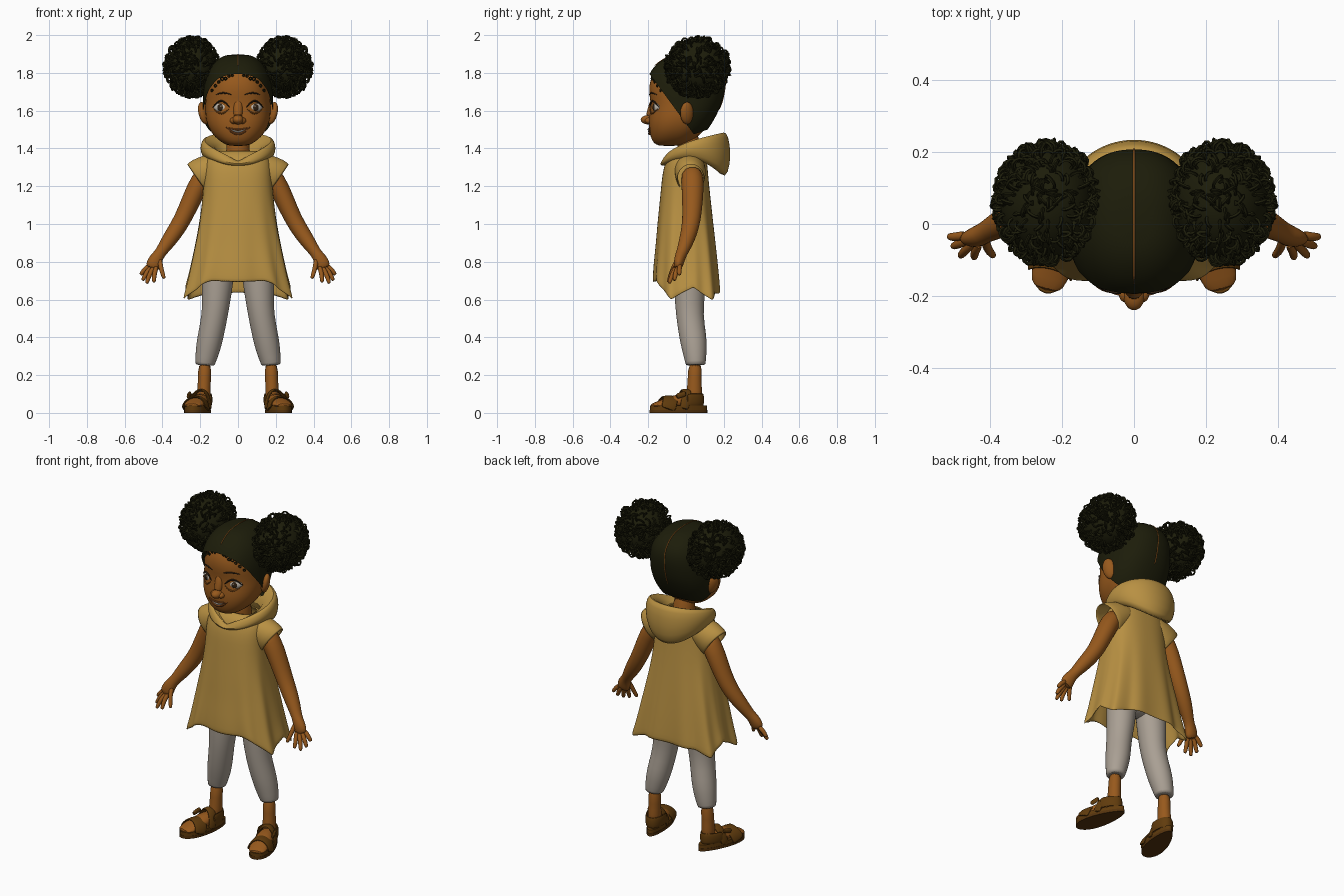
import bpy, bmesh, math, random
from mathutils import Vector, Matrix, Euler

random.seed(4)
if "Cube" in bpy.data.objects:
    bpy.data.objects.remove(bpy.data.objects["Cube"])


def material(name, *rgb):
    m = bpy.data.materials.new(name)
    m.use_nodes = True
    m.diffuse_color = (*rgb, 1)
    m.node_tree.nodes["Principled BSDF"].inputs["Base Color"].default_value = (*rgb, 1)
    return m


SKIN = material("brown skin", .31, .1, .012)
CLOTH = material("golden cloth", .48, .28, .055)
GREY = material("grey leggings", .4, .35, .295)
HAIR = material("black hair", .012, .012, .003)
LEATHER = material("sandal leather", .12, .045, .004)
SOLE = material("dark sole", .09, .033, .004)
WHITE = material("eye white", .52, .48, .42)
IRIS = material("dark iris", .03, .016, .007)
LIP = material("lip", .25, .075, .014)


def finish(name, bm, mat, mirror=False, sub=1, thick=0):
    """Turn a bmesh into a smooth object with its modifiers."""
    bmesh.ops.recalc_face_normals(bm, faces=bm.faces)
    me = bpy.data.meshes.new(name)
    bm.to_mesh(me)
    bm.free()
    me.materials.append(mat)
    me.shade_smooth()
    me.set_sharp_from_angle(angle=math.radians(60))
    ob = bpy.data.objects.new(name, me)
    bpy.context.collection.objects.link(ob)
    if thick:
        s = ob.modifiers.new("thickness", 'SOLIDIFY')
        s.thickness, s.offset = thick, -1
    if mirror:
        ob.modifiers.new("mirror", 'MIRROR').use_mirror_merge = False
    if sub:
        s = ob.modifiers.new("smooth", 'SUBSURF')
        s.levels = s.render_levels = sub
    return ob


def bridge(bm, rings, cap=True, loop=False):
    """Join rings of points with quads."""
    vs = [[bm.verts.new(p) for p in r] for r in rings]
    n = len(vs[0])
    for a, b in zip(vs, vs[1:] + (vs[:1] if loop else [])):
        for i in range(n):
            j = (i + 1) % n
            bm.faces.new((a[i], a[j], b[j], b[i]))
    if cap and not loop:
        bm.faces.new(vs[0][::-1])
        bm.faces.new(vs[-1])


def tube(bm, path, ref=(0, 1, 0), n=14, cap=True, loop=False):
    """Sweep an ellipse along (x, y, z, radius, radius towards ref)."""
    pts = [Vector(p[:3]) for p in path]
    ref, rings, last = Vector(ref), [], len(pts) - 1
    for i, p in enumerate(path):
        nxt = pts[(i + 1) % len(pts)] if loop else pts[min(i + 1, last)]
        t = (nxt - pts[i - 1 if loop else max(i - 1, 0)]).normalized()
        u = t.cross(ref).normalized()
        v = u.cross(t)
        rings.append([pts[i] + u * p[3] * math.cos(k * math.tau / n)
                      + v * p[-1] * math.sin(k * math.tau / n) for k in range(n)])
    bridge(bm, rings, cap, loop)


def make_tube(name, path, mat, mirror=False, thick=0, **kw):
    bm = bmesh.new()
    tube(bm, path, **kw)
    return finish(name, bm, mat, mirror, 1, thick)


def ringlet(bm, c, u, v, R, r, n=10):
    """Small curl of hair in the plane of u and v."""
    tube(bm, [(*(c + R * (u * math.cos(t) + v * math.sin(t))), r)
              for t in (k * math.tau / n for k in range(n))], ref=u.cross(v), n=4, loop=True)


def ball(name, loc, radii, mat, mirror=False, rot=(0, 0, 0)):
    bm = bmesh.new()
    bmesh.ops.create_uvsphere(bm, u_segments=24, v_segments=14, radius=1,
                              matrix=Matrix.LocRotScale(Vector(loc), Euler(rot), Vector(radii)))
    return finish(name, bm, mat, mirror, 0)


def lookup(rows, k):
    """Interpolate a table on its first column."""
    k = min(max(k, rows[0][0]), rows[-1][0])
    for a, b in zip(rows, rows[1:]):
        if k <= b[0]:
            f = (k - a[0]) / (b[0] - a[0])
            return [p + (q - p) * f for p, q in zip(a, b)]


def section(z, hw, front, back, n=40, p=2.3):
    """Rounded horizontal outline."""
    def power(c):
        return math.copysign(abs(c) ** (2 / p), c)
    angles = [i * math.tau / n for i in range(n)]
    return [Vector((hw * power(math.cos(t)),
                    (front + back) / 2 + (back - front) / 2 * power(math.sin(t)), z)) for t in angles]


# Head: height, half width, front, back
HEAD = [(1.412, .045, -.145, -.04), (1.43, .085, -.174, .02), (1.46, .122, -.187, .06),
        (1.5, .152, -.196, .1), (1.55, .17, -.198, .135), (1.6, .173, -.189, .16),
        (1.64, .172, -.186, .178), (1.7, .17, -.198, .192), (1.76, .16, -.193, .198),
        (1.82, .136, -.16, .182), (1.865, .09, -.105, .125), (1.885, .04, -.04, .06)]


def face_y(x, z):
    _, hw, f, b = lookup(HEAD, z)
    return (f + b) / 2 - (b - f) / 2 * (1 - min(abs(x / hw), 1) ** 2.3) ** (1 / 2.3)


bm = bmesh.new()
bridge(bm, [section(*r) for r in HEAD])
finish("head", bm, SKIN)
make_tube("neck", [(0, .03, 1.28, .08), (0, .02, 1.36, .062), (0, .01, 1.5, .065)], SKIN)

# Hair cap, cut along the hairline and the nape
bm = bmesh.new()
G = .014
CAP = [(z + G * (z - 1.55) / .335, w + G, f - G, b + G) for z, w, f, b in HEAD]
bridge(bm, [section(*r) for r in CAP])
for co, no in (((0, -.19, 1.79), (0, 1.36, 1)), ((0, .1, 1.495), (0, -.35, 1))):
    bmesh.ops.bisect_plane(bm, geom=bm.verts[:] + bm.edges[:] + bm.faces[:],
                           plane_co=co, plane_no=no, clear_inner=True)
finish("hair_cap", bm, HAIR)
part = [(0, f, z, .003) for z, w, f, b in CAP if z > 1.78] + \
       [(0, b, z, .003) for z, w, f, b in CAP[::-1] if z > 1.58]
make_tube("hair_parting", part, SKIN, ref=(1, 0, 0), n=6)

# Loose wisps just under the hairline
bm = bmesh.new()
for i in range(7):
    x = .03 + i * .018
    z = 1.797 - 4.4 * x * x + random.uniform(-.008, .004)
    ringlet(bm, Vector((x, face_y(x, z) - .006, z)), Vector((1, .4, 0)).normalized(),
            Vector((0, 0, 1)), random.uniform(.005, .01), .0035, 8)
finish("hairline_wisps", bm, HAIR, True, 0)

# Hair puffs: a core covered with little ringlets
bm = bmesh.new()
centre, radii = Vector((.243, .06, 1.83)), Vector((.132, .157, .147))
bmesh.ops.create_icosphere(bm, subdivisions=4, radius=1,
                           matrix=Matrix.LocRotScale(centre, None, radii * .99))
for i in range(520):
    d = Vector([random.gauss(0, 1) for _ in range(3)]).normalized()
    side = d.cross(Vector([random.gauss(0, 1) for _ in range(3)])).normalized()
    ringlet(bm, centre + radii * d * random.uniform(.96, 1.04), d, side, random.uniform(.013, .02), .0048)
finish("hair_puffs", bm, HAIR, True, 0)

# Face
ball("ears", (.182, .005, 1.587), (.023, .038, .06), SKIN, True, (.15, .2, .5))
ball("nose", (0, -.198, 1.552), (.03, .042, .025), SKIN)
ball("nostrils", (.024, -.192, 1.547), (.019, .026, .017), SKIN, True)
make_tube("nose_bridge", [(0, -.163, 1.66, .03), (0, -.172, 1.61, .028), (0, -.196, 1.56, .026)], SKIN)
TURN = .36
look = Vector((math.sin(TURN), -math.cos(TURN), 0))
eye = Vector((.086, -.148, 1.617))
for name, push, r, depth, mat in (("eyeballs", 0, .044, .027, WHITE), ("irises", .0215, .018, .007, IRIS),
                                  ("eye_glints", .0285, .004, .002, WHITE)):
    lift = Vector((-.005, 0, .007)) if r < .01 else Vector()
    ball(name, eye + look * push + lift, (r, depth, min(r, .031)), mat, True, (0, 0, TURN))


def face_line(name, x0, x1, height, r, mat, out=.0, mirror=True):
    """Thin line that follows the face from x0 to x1."""
    path = []
    for i in range(9):
        f = i / 8
        x = x0 + (x1 - x0) * f
        z = height(f)
        path.append((x, face_y(x, z) - out, z, r * (.4 + .6 * math.sin(math.pi * f))))
    make_tube(name, path, mat, mirror, ref=(0, 0, 1), n=6)


def arch(f):
    return math.sin(math.pi * f)


face_line("eyebrows", .035, .12, lambda f: 1.684 + .01 * arch(f), .005, IRIS, .001)
face_line("upper_lids", .043, .135, lambda f: 1.616 + .036 * arch(f), .006, IRIS, .009)
face_line("lower_lids", .046, .13, lambda f: 1.612 - .028 * arch(f), .005, SKIN, .007)
face_line("upper_lip", -.065, .065, lambda f: 1.512 - .012 * arch(f), .006, LIP, .003, False)
face_line("teeth", -.045, .045, lambda f: 1.507 - .019 * arch(f), .006, WHITE, .002, False)
face_line("lower_lip", -.062, .062, lambda f: 1.51 - .034 * arch(f), .008, LIP, .003, False)

# Tunic: height, half width, front, back; then hem height and fullness around it
TUNIC = [(.61, .292, -.172, .182), (.7, .268, -.17, .176), (.85, .238, -.161, .163),
         (1, .208, -.15, .146), (1.15, .184, -.136, .128), (1.27, .18, -.124, .116),
         (1.33, .175, -.108, .112), (1.365, .155, -.09, .1), (1.39, .1, -.055, .08)]
HEM = [(0, .692, 1), (.42, .698, 1), (.6, .682, 1), (1.2, .598, 1.04), (1.7, .665, .94),
       (2.25, .595, 1.1), (2.6, .63, 1), (math.pi, .635, 1)]
bm = bmesh.new()
rings = []
for z in (.61, .66, .72, .8, .9, 1, 1.1, 1.2, 1.27, 1.32, 1.35, 1.37, 1.39):
    row = lookup(TUNIC, z)
    ring = section(*row, n=96, p=2.5)
    mid = Vector((0, (row[2] + row[3]) / 2, 0))
    flare = max(0, (1.15 - z) / .54)
    for i, p in enumerate(ring):
        e = math.acos(max(-1, min(1, -math.sin(i * math.tau / len(ring)))))
        _, hem, full = lookup(HEM, e)
        k = 1 + flare * (full - 1 + .03 * math.cos(11 * e))
        new_z = z if z > .9 else .9 - (.9 - z) / .29 * (.9 - hem)
        ring[i] = mid + Vector((p.x * k, (p.y - mid.y) * k, new_z))
    rings.append(ring)
bridge(bm, rings, cap=False)
finish("tunic", bm, CLOTH, thick=.01)
make_tube("cap_sleeves", [(.09, .02, 1.31, .07, .08), (.16, .022, 1.278, .094, .085),
                          (.216, .025, 1.238, .1, .075)], CLOTH, True, .01, n=24, cap=False)

# Hood lying on the shoulders: a closed cross-section swept round the neck
bm = bmesh.new()
rings = []
for i in range(48):
    a = i * math.tau / 48
    s, c, b = math.sin(a), math.cos(a), (1 - math.cos(a)) / 2
    rim = 1.335 + .155 * b ** .42
    rings.append([Vector((w * s, y - d * c, z)) for w, y, d, z in (
        (.088, .02, .075, 1.335 + .065 * b ** .4), (.155, .04, .13, rim - .02), (.178, .045, .157, rim),
        (.193, .048, .176, rim - .016), (.202, .05, .19, 1.32 + .045 * b + .06 * s * s),
        (.19, .046, .178, 1.31 + .07 * s * s - .045 * b),
        (.165, .04, .15, 1.305 + .06 * s * s - .07 * b))])
bridge(bm, rings, loop=True)
finish("hood", bm, CLOTH)

# Arms and hands
make_tube("arms", [(.15, .03, 1.29, .05, .055), (.2, .035, 1.23, .056, .062), (.246, .035, 1.13, .052, .057),
                   (.295, .03, 1.02, .047, .05), (.34, .015, .95, .045, .045), (.382, -.005, .89, .038, .038),
                   (.413, -.023, .845, .029, .03), (.432, -.033, .82, .036, .03), (.447, -.04, .785, .042, .026),
                   (.456, -.044, .762, .034, .018)], SKIN, True)
bm = bmesh.new()
for base, tip in (((.415, -.04, .82), (.39, -.09, .71)), ((.43, -.052, .78), (.445, -.095, .69)),
                  ((.445, -.05, .775), (.484, -.09, .684)), ((.458, -.042, .775), (.505, -.062, .7)),
                  ((.465, -.03, .785), (.516, -.035, .73))):
    a, b = Vector(base), Vector(tip)
    mid = (a + b) / 2 + Vector((.006, -.004, 0))
    tube(bm, [(*a, .015), (*mid, .0135), (*(mid + (b - mid) * .8), .012), (*b, .007)], n=8)
finish("fingers", bm, SKIN, True)

# Legs
make_tube("leggings", [(.09, .02, .9, .085), (.105, .02, .75, .088, .085), (.113, .02, .62, .078, .082),
                       (.122, .018, .52, .069, .072), (.146, .037, .4, .069, .073), (.161, .046, .33, .065, .066),
                       (.176, .051, .258, .052, .053), (.176, .051, .252, .052, .053)], GREY, True, n=20)
ball("hips", (0, .02, .84), (.16, .11, .13), GREY)
make_tube("ankles", [(.175, .05, .27, .038, .04), (.178, .045, .18, .034, .036),
                     (.18, .045, .12, .037, .042), (.182, .04, .05, .038, .045)], SKIN, True)

# Feet and sandals, turned slightly outward
heading, across, up = Vector((.26, -.966, 0)), Vector((.966, .26, 0)), Vector((0, 0, 1))
middle = Vector((.207, -.04, 0))


def foot(s, w, z):
    return middle + heading * s + across * w + up * z


make_tube("feet", [(*foot(s, 0, z), r, h) for s, z, r, h in (
    (-.13, .055, .03, .025), (-.08, .06, .042, .04), (0, .062, .05, .042),
    (.07, .052, .056, .026), (.115, .042, .053, .018), (.15, .038, .04, .01))], SKIN, True, ref=up)
for name, mat, low, high, grow in (("outsoles", SOLE, 0, .016, 0), ("footbeds", LEATHER, .014, .038, -.002)):
    bm = bmesh.new()
    bridge(bm, [[foot((.158 + grow) * math.cos(a), (.06 + grow + .015 * math.cos(a)) * math.sin(a), z)
                 for a in (k * math.tau / 32 for k in range(32))] for z in (low, high)])
    finish(name, bm, mat, True, 0)
bm = bmesh.new()
arc = [k * math.pi / 12 for k in range(13)]
for s, w, h, width in ((.075, .064, .068, .042), (-.015, .056, .104, .026)):
    tube(bm, [(*foot(s - .025 * math.sin(t), w * math.cos(t), .018 + h * math.sin(t)), .007, width)
              for t in arc], ref=heading, n=10)
tube(bm, [(*foot(-.03 - .104 * math.sin(t), .053 * math.cos(t), .07), .007, .034) for t in arc], ref=up, n=10)
tube(bm, [(*foot(s, .054, .095 - .3 * s), .009, .016) for s in (-.03, 0, .03)], ref=up, n=8)
finish("sandal_straps", bm, LEATHER, True)
